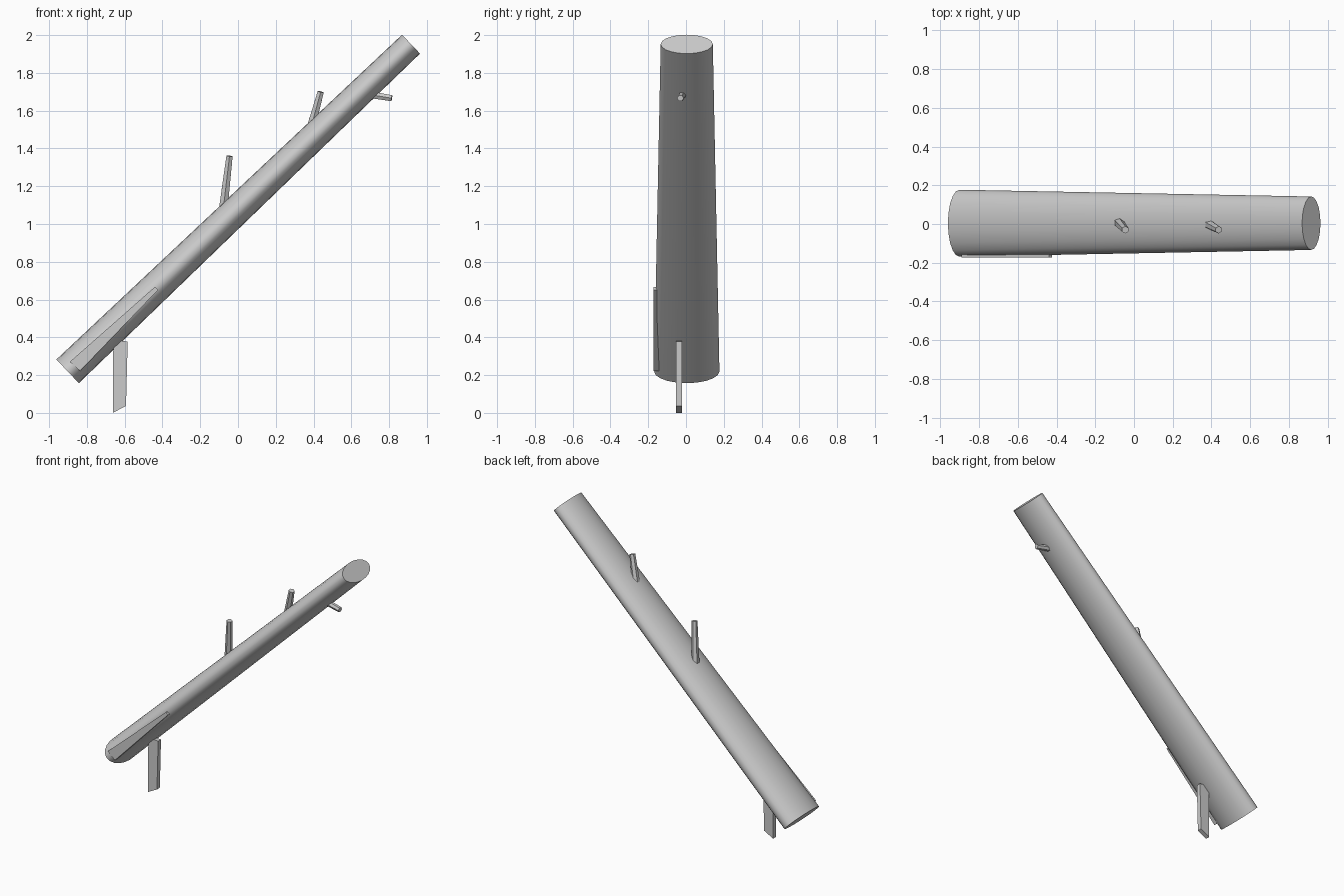
import bpy, bmesh, math
from mathutils import Vector, Matrix

if "Cube" in bpy.data.objects:
    bpy.data.objects.remove(bpy.data.objects["Cube"], do_unlink=True)

grey = bpy.data.materials.new("plain_grey")
grey.use_nodes = True
grey.diffuse_color = (0.6, 0.6, 0.6, 1)
grey.node_tree.nodes["Principled BSDF"].inputs["Base Color"].default_value = (0.6, 0.6, 0.6, 1)


def finish(name, bm, smooth=False):
    bmesh.ops.recalc_face_normals(bm, faces=bm.faces)
    mesh = bpy.data.meshes.new(name)
    bm.to_mesh(mesh)
    bm.free()
    mesh.materials.append(grey)
    obj = bpy.data.objects.new(name, mesh)
    bpy.context.collection.objects.link(obj)
    if smooth:
        bpy.ops.object.select_all(action='DESELECT')
        obj.select_set(True)
        bpy.context.view_layer.objects.active = obj
        bpy.ops.object.shade_smooth_by_angle(angle=math.radians(40))
    return obj


def tapered_rod(name, start, end, r1, r2, sides, flatten=1.0, smooth=False):
    """Tapered cylinder between two points, thinned across the xz plane."""
    start, end = Vector(start), Vector(end)
    axis = (end - start).normalized()
    across = Vector((0, 1, 0)).cross(axis).normalized()
    side = axis.cross(across)
    frame = Matrix((across, side, axis)).transposed().to_4x4()
    place = Matrix.Translation((start + end) / 2) @ frame @ Matrix.Diagonal((flatten, 1, 1, 1))
    bm = bmesh.new()
    bmesh.ops.create_cone(bm, cap_ends=True, segments=sides, radius1=r1, radius2=r2,
                          depth=(end - start).length, matrix=place)
    return finish(name, bm, smooth)


def board(name, outline, y_front, y_back):
    """Flat board: an xz outline given thickness along y."""
    bm = bmesh.new()
    face = bm.faces.new([bm.verts.new((x, y_front, z)) for x, z in outline])
    new = bmesh.ops.extrude_face_region(bm, geom=[face])["geom"]
    moved = [v for v in new if isinstance(v, bmesh.types.BMVert)]
    bmesh.ops.translate(bm, verts=moved, vec=(0, y_back - y_front, 0))
    return finish(name, bm)


# Leaning flattened trunk
tapered_rod("trunk", (-0.902, 0.004, 0.22), (0.916, 0.004, 1.952),
            0.173, 0.138, 20, flatten=0.5, smooth=True)

# Branch stubs
tapered_rod("lower_branch", (-0.085, 0.015, 1.02), (-0.045, -0.03, 1.36), 0.028, 0.019, 6)
tapered_rod("upper_branch", (0.375, 0.005, 1.47), (0.438, -0.03, 1.70), 0.027, 0.019, 6)
tapered_rod("underside_branch", (0.64, -0.01, 1.695), (0.814, -0.03, 1.666), 0.023, 0.018, 6)

# Supporting leg and side strip
board("support_leg", [(-0.663, 0.0), (-0.593, 0.037), (-0.584, 0.378), (-0.66, 0.385)],
      -0.052, -0.02)
board("side_strip", [(-0.891, 0.27), (-0.836, 0.222), (-0.423, 0.651), (-0.44, 0.667)],
      -0.172, -0.13)
